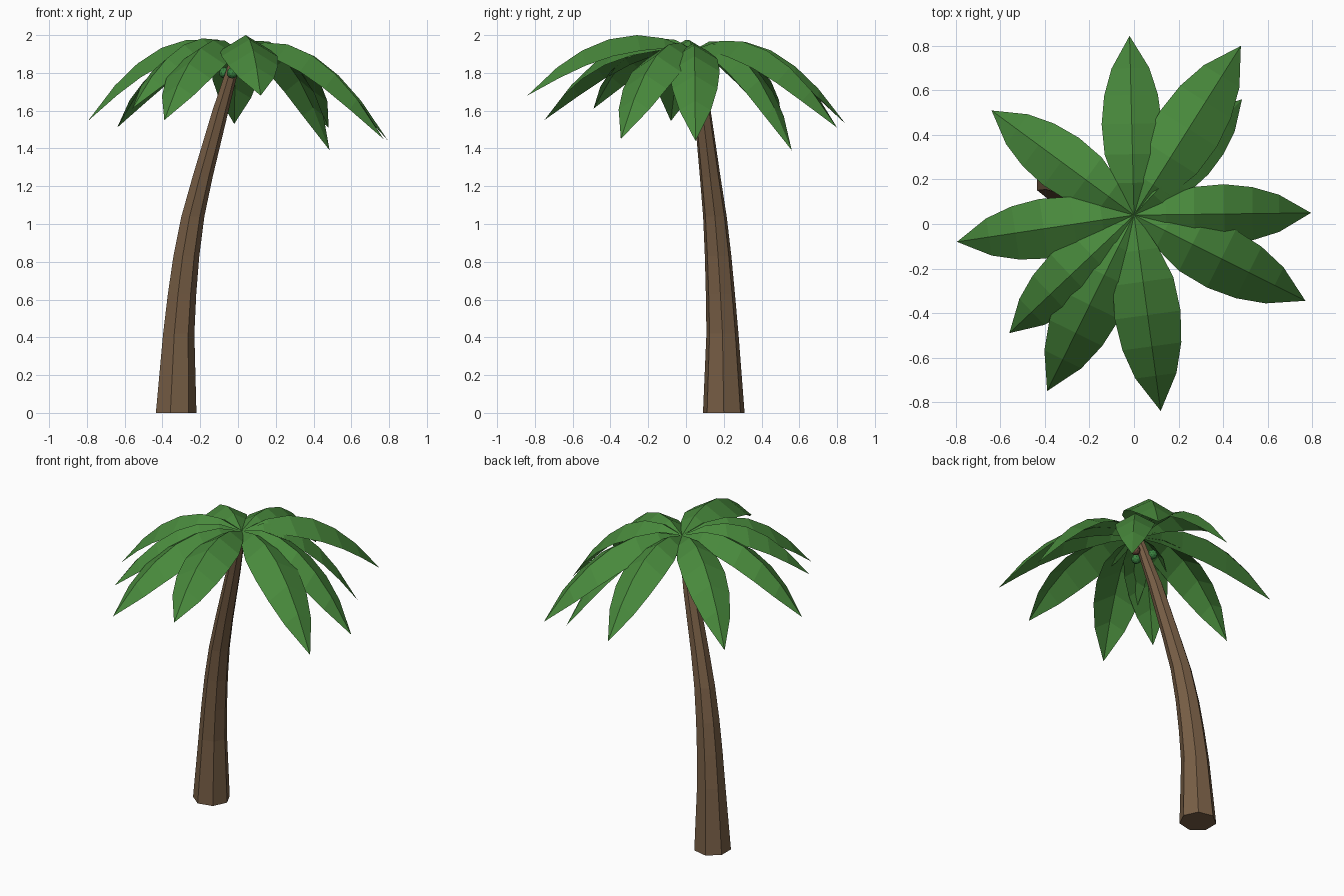
import bpy, bmesh, math
from mathutils import Vector

if "Cube" in bpy.data.objects:
    bpy.data.objects.remove(bpy.data.objects["Cube"])


def material(name, rgb):
    m = bpy.data.materials.new(name)
    m.diffuse_color = (*rgb, 1)
    m.use_nodes = True
    m.node_tree.nodes["Principled BSDF"].inputs["Base Color"].default_value = m.diffuse_color
    return m


LEAF = material("leaf green", (0.065, 0.25, 0.045))
BARK = material("bark brown", (0.185, 0.112, 0.06))
NUT_BROWN = material("nut brown", (0.14, 0.065, 0.04))
NUT_GREEN = material("nut green", (0.04, 0.22, 0.05))


def finish(bm, name, mat):
    mesh = bpy.data.meshes.new(name)
    bm.to_mesh(mesh)
    bm.free()
    mesh.materials.append(mat)
    obj = bpy.data.objects.new(name, mesh)
    bpy.context.collection.objects.link(obj)
    return obj


# Trunk: seven-sided rings along a leaning, tapering path (x, y, z, radius)
PATH = [(-0.333, 0.2, 0, 0.113), (-0.318, 0.193, 0.42, 0.087),
        (-0.3, 0.182, 0.63, 0.079), (-0.277, 0.17, 0.83, 0.072),
        (-0.242, 0.153, 1.04, 0.064), (-0.19, 0.128, 1.25, 0.056),
        (-0.095, 0.087, 1.6, 0.045), (-0.01, 0.04, 1.89, 0.03)]
SIDES = 7
bm = bmesh.new()
rings = []
for x, y, z, r in PATH:
    rings.append([bm.verts.new((x + r * math.cos(k * math.tau / SIDES),
                                y + r * math.sin(k * math.tau / SIDES), z))
                  for k in range(SIDES)])
for a, b in zip(rings, rings[1:]):
    for k in range(SIDES):
        n = (k + 1) % SIDES
        bm.faces.new((a[k], a[n], b[n], b[k]))
bm.faces.new(rings[0][::-1])
bm.faces.new(rings[-1])
finish(bm, "trunk", BARK)

# Fronds: arching folded leaves from the crown to each tip (x, y, z, rise)
CROWN = Vector((0, 0.04, 1.92))
TIPS = [(-0.02, 0.845, 1.53, 0.40), (0.48, 0.80, 1.51, 0.42),
        (0.485, 0.56, 1.39, 0.36), (0.795, 0.05, 1.44, 0.37),
        (0.77, -0.345, 1.45, 0.38), (0.12, -0.84, 1.68, 0.48),
        (-0.39, -0.75, 1.55, 0.43), (-0.56, -0.49, 1.61, 0.44),
        (-0.795, -0.08, 1.545, 0.44), (-0.64, 0.51, 1.51, 0.41)]
# Leaf outline: (fraction of length, half width)
OUTLINE = [(0, 0.01), (0.18, 0.1), (0.34, 0.155), (0.51, 0.168),
           (0.67, 0.15), (0.82, 0.105)]
FOLD = 0.6


def frond(name, x, y, z, rise):
    run = Vector((x, y, 0)) - Vector((CROWN.x, CROWN.y, 0))
    side = Vector((-run.y, run.x, 0)).normalized()
    bend = rise - (z - CROWN.z)
    bm = bmesh.new()
    rows = []
    for s, w in OUTLINE:
        rib = CROWN + run * s + Vector((0, 0, rise * s - bend * s * s))
        w *= run.length
        drop = Vector((0, 0, -FOLD * w))
        rows.append([bm.verts.new(p) for p in
                     (rib + side * w + drop, rib, rib - side * w + drop)])
    for a, b in zip(rows, rows[1:]):
        for k in (0, 1):
            bm.faces.new((a[k], a[k + 1], b[k + 1], b[k]))
    tip = bm.verts.new((x, y, z))
    for k in (0, 1):
        bm.faces.new((rows[-1][k], rows[-1][k + 1], tip))
    bmesh.ops.recalc_face_normals(bm, faces=bm.faces)
    bm.normal_update()
    if sum(f.normal.z for f in bm.faces) < 0:
        bmesh.ops.reverse_faces(bm, faces=bm.faces)
    finish(bm, name, LEAF)


for i, tip in enumerate(TIPS):
    frond(f"frond_{i + 1}", *tip)

# Nuts hanging beneath the crown
NUTS = [((-0.03, -0.015, 1.80), NUT_GREEN), ((-0.07, 0.09, 1.80), NUT_GREEN),
        ((0.03, 0.05, 1.81), NUT_BROWN), ((-0.01, 0.015, 1.86), NUT_BROWN)]
for i, (pos, mat) in enumerate(NUTS):
    bm = bmesh.new()
    bmesh.ops.create_icosphere(bm, subdivisions=2, radius=0.03)
    finish(bm, f"nut_{i + 1}", mat).location = pos
